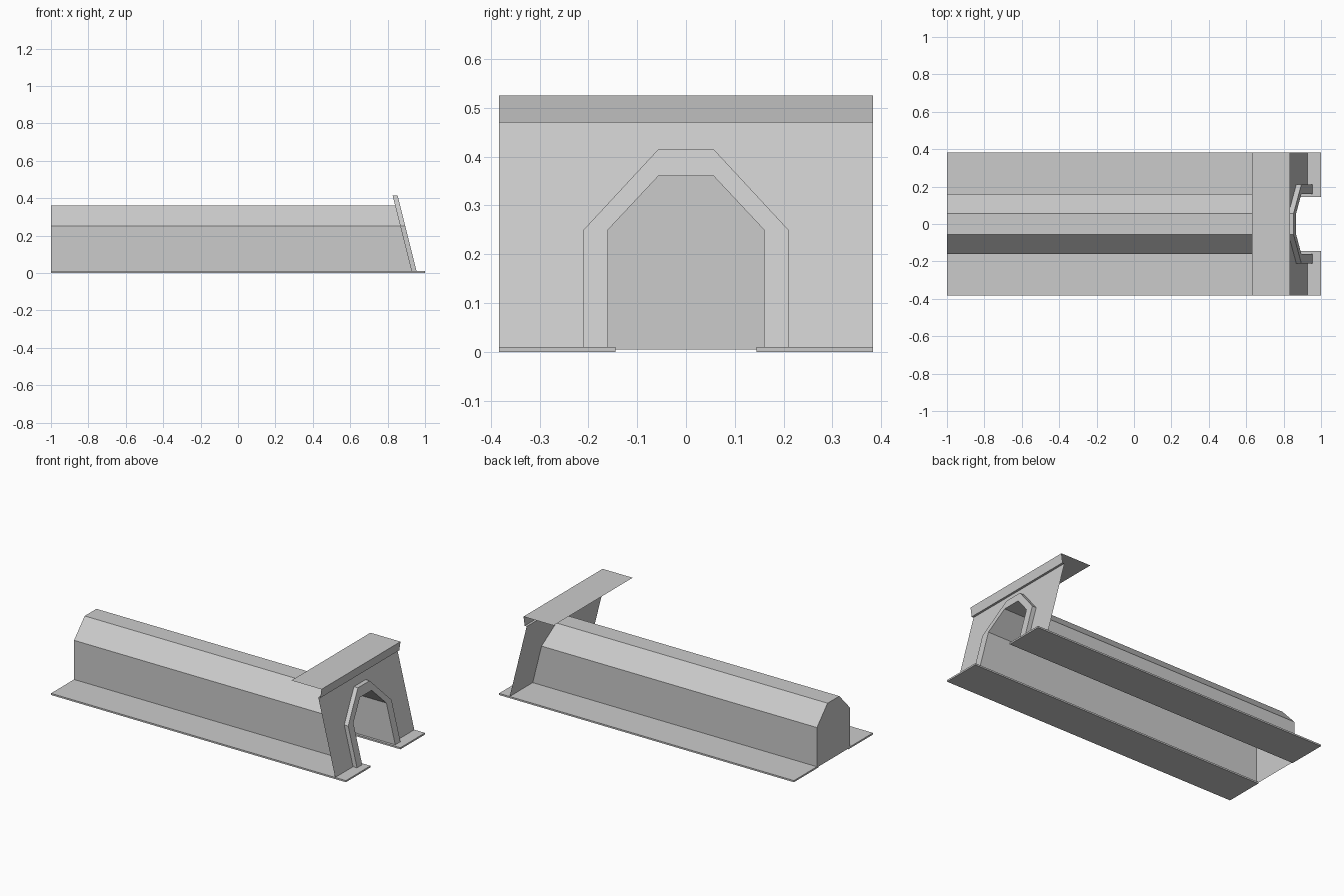
import bpy

if "Cube" in bpy.data.objects:
    bpy.data.objects.remove(bpy.data.objects["Cube"])

HALF_W = 0.383
inner = [(-0.16, 0.005), (-0.16, 0.25), (-0.057, 0.36),
         (0.057, 0.36), (0.16, 0.25), (0.16, 0.005)]
outer = [(-0.21, 0.005), (-0.21, 0.25), (-0.057, 0.415),
         (0.057, 0.415), (0.21, 0.25), (0.21, 0.005)]
border = [(-HALF_W, 0.005), (-HALF_W, 0.25), (-HALF_W, 0.47),
          (HALF_W, 0.47), (HALF_W, 0.25), (HALF_W, 0.005)]


def slanted(profile, offset=0.0):
    """Place a (y, z) profile on the leaning portal plane."""
    return [(0.93 + offset - 0.25 * z, y, z) for y, z in profile]


def loft(name, rows, cap_first=False):
    """Skin a sequence of equally long point rows with quads."""
    n = len(rows[0])
    verts = [p for row in rows for p in row]
    faces = [(r * n + i, r * n + i + 1, (r + 1) * n + i + 1, (r + 1) * n + i)
             for r in range(len(rows) - 1) for i in range(n - 1)]
    if cap_first:
        faces.append(tuple(reversed(range(n))))
    mesh = bpy.data.meshes.new(name)
    mesh.from_pydata(verts, [], faces)
    mesh.update()
    obj = bpy.data.objects.new(name, mesh)
    bpy.context.collection.objects.link(obj)
    return obj


# Tunnel shell with closed far end
tunnel_end = [(-1.0, y, z) for y, z in inner]
loft("tunnel_shell", [tunnel_end, slanted(inner)], cap_first=True)

# Leaning portal wall around the arch
loft("portal_wall", [slanted(inner), slanted(border)])

# Raised arch trim: inner reveal, front face, outer side
loft("arch_trim", [slanted(inner), slanted(inner, 0.027),
                   slanted(outer, 0.027), slanted(outer)])

# Roof sheet with front lip and small underside step
roof = [(0.63, 0.525), (0.834, 0.525), (0.826, 0.47), (0.812, 0.47)]
loft("portal_roof", [[(x, y, z) for y in (-HALF_W, HALF_W)] for x, z in roof])

# Ground slabs on both sides of the passage
for side, label in ((-1, "front"), (1, "back")):
    bpy.ops.mesh.primitive_cube_add(size=1, location=(0, side * (0.145 + HALF_W) / 2, 0.005))
    slab = bpy.context.object
    slab.name = label + "_ground_slab"
    slab.scale = (2.0, HALF_W - 0.145, 0.01)
